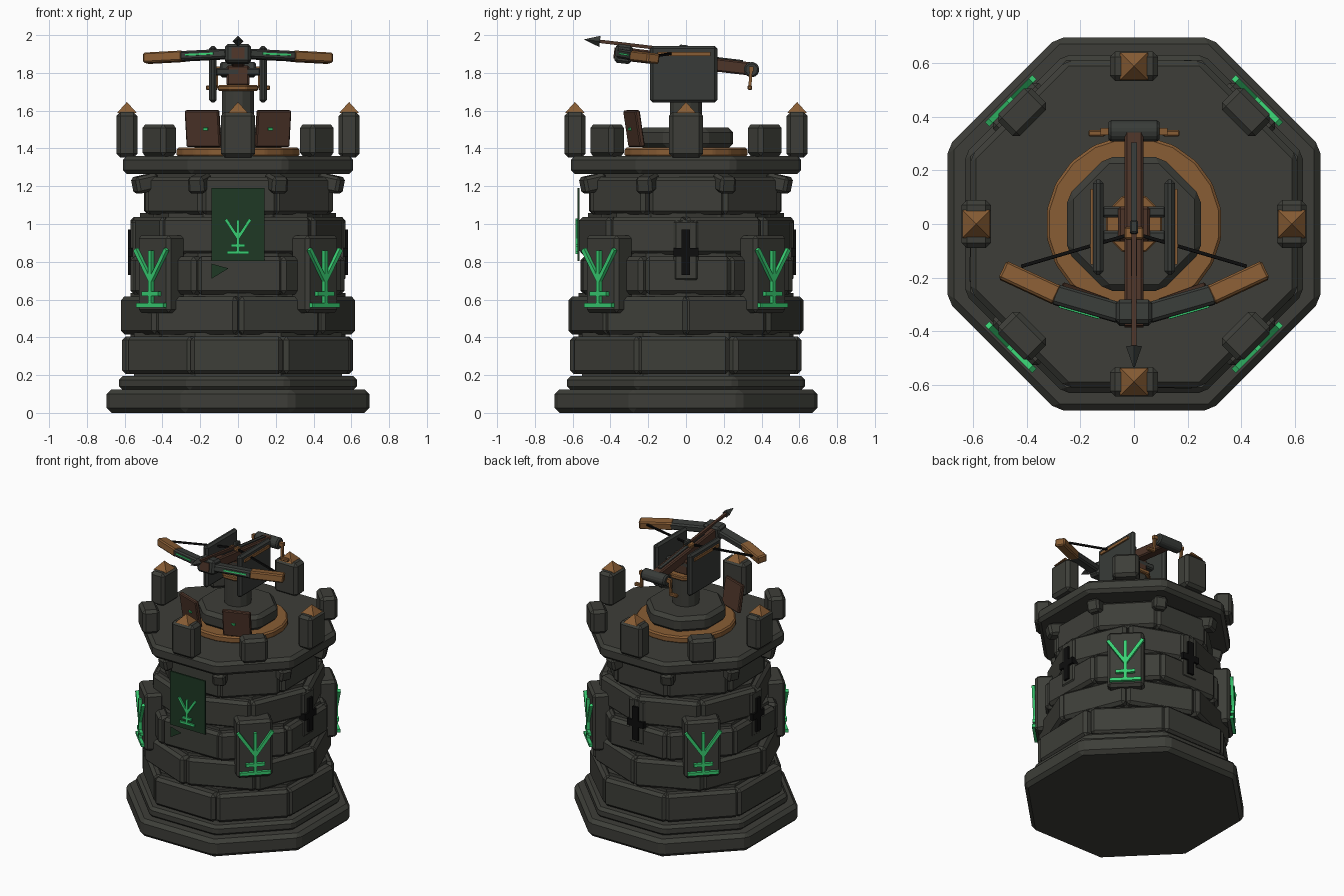
import bpy, bmesh, math, random
from mathutils import Matrix, Vector

random.seed(4)
if "Cube" in bpy.data.objects:
    bpy.data.objects.remove(bpy.data.objects["Cube"])


def material(name, r, g, b):
    m = bpy.data.materials.new(name)
    m.use_nodes = True
    m.diffuse_color = (r, g, b, 1)
    m.node_tree.nodes["Principled BSDF"].inputs["Base Color"].default_value = (r, g, b, 1)
    return m


STONE = material("dark stone", .047, .048, .040)
IRON = material("dark iron", .040, .044, .040)
WOOD = material("light wood", .25, .11, .035)
BROWN = material("dark wood", .075, .035, .022)
GREEN = material("glowing green", .04, .62, .17)
CLOTH = material("green cloth", .013, .04, .018)
BLACK = material("black", .004, .004, .004)

I = Matrix.Identity(4)
move = lambda x, y, z: Matrix.Translation((x, y, z))
turn = lambda deg, axis="Z": Matrix.Rotation(math.radians(deg), 4, axis)


def finish(bm, name, mat, matrix=I, bevel=0):
    if bevel:
        bmesh.ops.bevel(bm, geom=bm.edges[:], offset=bevel, segments=1, affect="EDGES")
    bmesh.ops.recalc_face_normals(bm, faces=bm.faces[:])
    mesh = bpy.data.meshes.new(name)
    bm.to_mesh(mesh)
    bm.free()
    mesh.materials.append(mat)
    ob = bpy.data.objects.new(name, mesh)
    bpy.context.scene.collection.objects.link(ob)
    ob.matrix_world = matrix
    return ob


def box(name, size, matrix, mat, bevel=0):
    bm = bmesh.new()
    bmesh.ops.create_cube(bm, size=1)
    bmesh.ops.scale(bm, vec=size, verts=bm.verts[:])
    return finish(bm, name, mat, matrix, bevel)


def bar(name, p, q, w, h, mat, matrix=I, bevel=0):
    """Box of width w and height h running from p to q."""
    p, q = Vector(p), Vector(q)
    rot = (q - p).to_track_quat("Y", "Z").to_matrix().to_4x4()
    return box(name, (w, (q - p).length, h), matrix @ Matrix.Translation((p + q) / 2) @ rot, mat, bevel)


def prism(name, n, apothem, z0, z1, mat, bevel=0, matrix=I, top=1):
    """Upright n-sided prism, with one flat side to the front."""
    bm = bmesh.new()
    r = apothem / math.cos(math.pi / n)
    bmesh.ops.create_cone(bm, cap_ends=True, segments=n, radius1=r, radius2=r * top, depth=z1 - z0)
    bmesh.ops.rotate(bm, cent=(0, 0, 0), matrix=turn(180 / n).to_3x3(), verts=bm.verts[:])
    bmesh.ops.translate(bm, vec=(0, 0, (z0 + z1) / 2), verts=bm.verts[:])
    return finish(bm, name, mat, matrix, bevel)


def rune(name, matrix, half, low, high, thick):
    """Forked sign drawn in the xz plane, facing -y."""
    h = high - low
    z = lambda t: low + h * t
    bar(name + "_stem", (0, 0, low), (0, 0, z(.95)), thick, thick, GREEN, matrix)
    for s in (-1, 1):
        bar(name + "_arm", (0, 0, z(.42)), (s * half, 0, z(.97)), thick, thick, GREEN, matrix)
    for t, w in ((0, .9), (.2, .55)):
        bar(name + "_bar", (-half * w, 0, z(t)), (half * w, 0, z(t)), thick, thick, GREEN, matrix)


# Stepped plinth
prism("base", 8, .695, 0, .125, STONE, .025)
prism("base_step", 8, .63, .12, .195, STONE, .02)

# Staggered block courses around a core
for i, a in enumerate((.6, .575, .56, .53, .5)):
    z = .305 + i * .211
    prism("core", 8, a - .05, z - .12, z + .12, STONE, 0, turn(22.5 * (i % 2)))
    for k in range(8):
        m = turn(45 * k + 22.5 * (i % 2) + random.uniform(-1.5, 1.5))
        m = m @ move(0, -a + .06 + random.uniform(-.012, .008), z)
        width = 2 * a * math.tan(math.pi / 8) - .012
        box("wall_block", (width, .12, .2), m, STONE, .02)

# Parapet platform and corbels
prism("platform", 8, .61, 1.265, 1.36, STONE, .022)
for k in range(8):
    box("corbel", (.09, .13, .09), turn(45 * k + 22.5) @ move(0, -.53, 1.215) @ turn(12, "X"), STONE, .015)

# Tall capped merlons on the sides, low ones on the diagonals
for k in range(4):
    m = turn(90 * k)
    box("tall_merlon", (.18, .11, .24), m @ move(0, -.588, 1.472), STONE, .02)
    prism("merlon_cap", 4, .052, 1.588, 1.645, WOOD, 0, m @ move(0, -.588, 0), top=.02)
    d = turn(90 * k + 45)
    box("low_merlon", (.175, .115, .17), d @ move(0, -.59, 1.443), STONE, .02)
    # Rune tablets
    box("rune_tablet", (.24, .13, .41), d @ move(0, -.575, .735), STONE, .018)
    rune("tablet_rune", d @ move(0, -.65, 0), .115, .57, .875, .022)
    # Arrow slits on every side but the front
    if k:
        box("slit_frame", (.13, .08, .32), m @ move(0, -.528, .86), STONE, .012)
        box("slit_upright", (.045, .05, .24), m @ move(0, -.557, .85), BLACK)
        box("slit_crossbar", (.13, .05, .045), m @ move(0, -.557, .85), BLACK)

# Front banner with a tail
box("banner", (.28, .012, .385), move(0, -.569, .997), CLOTH)
bm = bmesh.new()
bm.faces.new([bm.verts.new(v) for v in ((-.14, -.572, .79), (-.14, -.572, .71), (-.05, -.572, .765))])
finish(bm, "banner_tail", CLOTH)
rune("banner_rune", move(0, -.578, 0), .065, .85, 1.03, .016)

# Turntable and pedestal
prism("turntable", 20, .325, 1.355, 1.405, WOOD, .01)
prism("pedestal", 8, .25, 1.4, 1.51, STONE, .025)
prism("column", 12, .085, 1.5, 1.71, STONE)
prism("column_cap", 8, .105, 1.705, 1.735, WOOD, .006)
box("swivel_block", (.12, .13, .11), move(0, 0, 1.785), BROWN, .01)
for y in (-.045, .045):
    bar("axle", (-.12, y, 1.805), (.12, y, 1.805), .04, .04, IRON, bevel=.008)

# Crew shields
for s in (-1, 1):
    m = move(s * .185, -.275, 1.505) @ turn(s * 20) @ turn(9, "X")
    box("crew_shield", (.19, .028, .195), m, BROWN, .006)
    box("shield_stud", (.024, .008, .014), m @ move(-s * .02, -.018, 0), GREEN)

# Cheek plates with wooden rails
for s in (-1, 1):
    box("cheek_plate", (.04, .355, .3), move(s * .133, -.012, 1.793), IRON, .014)
    box("cheek_rail", (.012, .28, .02), move(s * .157, -.01, 1.9), WOOD)

# Tilted launcher frame
T = move(0, 0, 1.861) @ turn(-6.7, "X")
box("stock", (.07, .7, .07), T @ move(0, .0, 0), BROWN, .008)
box("stock_groove", (.022, .5, .012), T @ move(0, .05, .036), IRON)
box("bow_head", (.135, .09, .1), T @ move(0, -.333, 0), IRON, .014)
box("head_plate", (.07, .008, .06), T @ move(0, -.38, 0), BROWN)
box("string_catch", (.07, .045, .03), T @ move(0, -.04, .04), WOOD, .006)
box("trigger", (.03, .05, .03), T @ move(0, -.02, .07), IRON, .006)

# Bow limbs, glow strips and string
for s in (-1, 1):
    bar("inner_limb", (s * .05, -.335, .0), (s * .3, -.262, -.004), .075, .05, IRON, T, .01)
    bar("outer_limb", (s * .285, -.268, -.004), (s * .49, -.172, -.004), .072, .055, WOOD, T, .008)
    bar("limb_glow", (s * .13, -.353, .0), (s * .28, -.309, -.002), .008, .01, GREEN, T)
    bar("bowstring", (s * .42, -.16, .01), (0, -.04, .045), .012, .012, BLACK, T)

# Bolt
bar("bolt_shaft", (0, -.03, .052), (0, -.48, .052), .018, .018, BROWN, T)
prism("bolt_head", 4, .021, 0, .085, IRON, 0, T @ move(0, -.465, .052) @ turn(90, "X") @ turn(45), top=.02)

# Winch drum with two cranks
prism("winch_drum", 8, .04, -.095, .095, IRON, .01, T @ move(0, .35, -.003) @ turn(90, "Y"))
for s in (-1, 1):
    bar("winch_axle", (s * .09, .345, 1.82), (s * .125, .345, 1.82), .025, .025, WOOD)
    bar("crank_arm", (s * .115, .345, 1.83), (s * .115, .338, 1.72), .016, .016, WOOD)
    bar("crank_grip", (s * .108, .338, 1.722), (s * .17, .338, 1.722), .024, .024, WOOD, bevel=.005)
